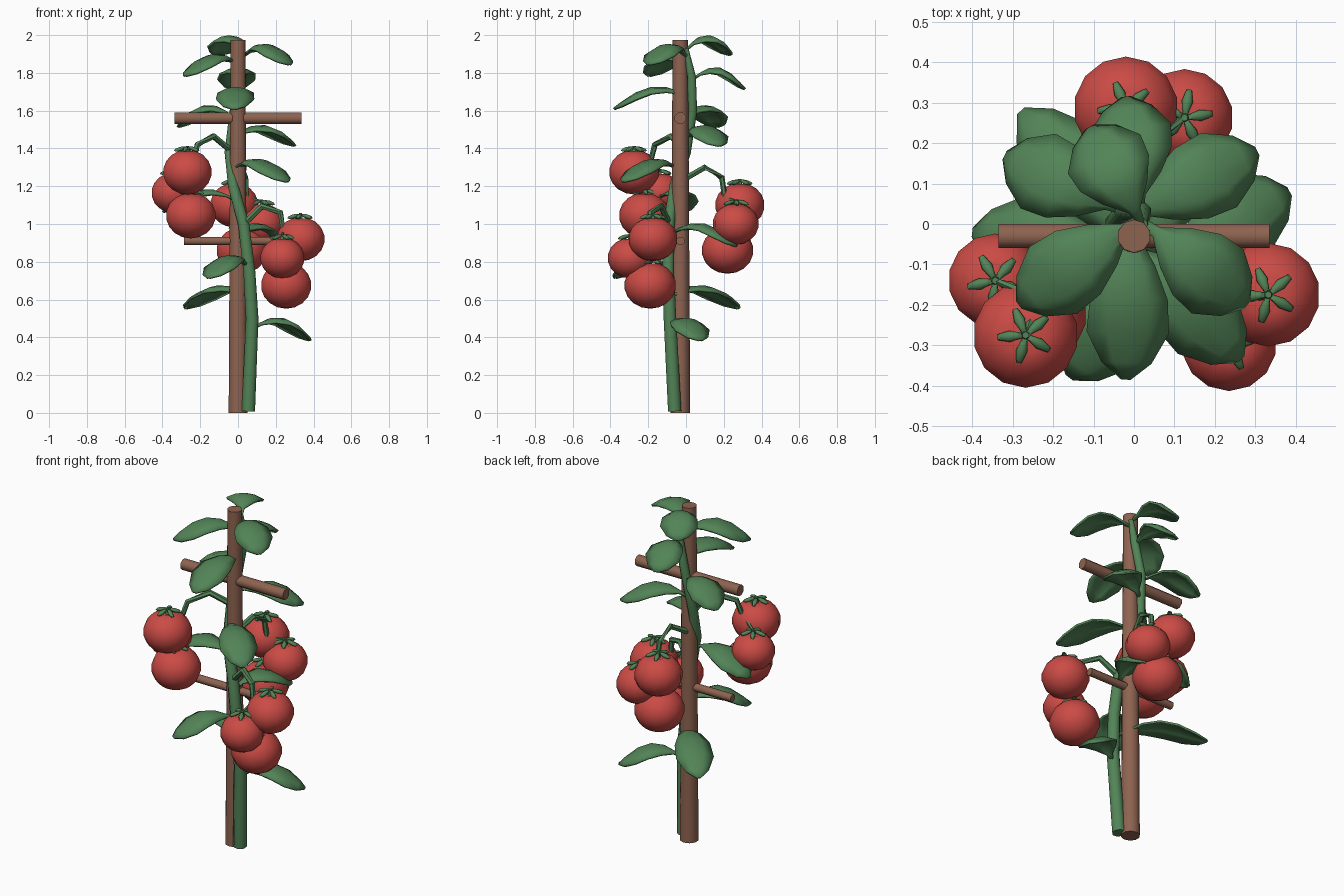
import bpy, bmesh, math
from mathutils import Vector, Matrix

if "Cube" in bpy.data.objects:
    bpy.data.objects.remove(bpy.data.objects["Cube"], do_unlink=True)


def material(name, rgb):
    m = bpy.data.materials.new(name)
    m.use_nodes = True
    m.diffuse_color = (*rgb, 1)
    m.node_tree.nodes["Principled BSDF"].inputs["Base Color"].default_value = (*rgb, 1)
    return m


GREEN = material("leaf green", (0.085, 0.23, 0.095))
RED = material("ripe red", (0.60, 0.07, 0.06))
BROWN = material("stake brown", (0.27, 0.125, 0.08))


def finish(name, bm, mat, angle=50):
    mesh = bpy.data.meshes.new(name)
    bm.normal_update()
    bm.to_mesh(mesh)
    bm.free()
    mesh.materials.append(mat)
    ob = bpy.data.objects.new(name, mesh)
    bpy.context.collection.objects.link(ob)
    bpy.ops.object.select_all(action="DESELECT")
    ob.select_set(True)
    bpy.context.view_layer.objects.active = ob
    bpy.ops.object.shade_smooth_by_angle(angle=math.radians(angle))
    return ob


def tube(name, points, radii, mat, sides=8):
    """Capped tube swept through points, one radius per point."""
    bm = bmesh.new()
    pts = [Vector(p) for p in points]
    rings = []
    for i, p in enumerate(pts):
        tangent = pts[min(i + 1, len(pts) - 1)] - pts[max(i - 1, 0)]
        helper = Vector((0, 1, 0)) if abs(tangent.normalized().y) < 0.8 else Vector((1, 0, 0))
        u = tangent.cross(helper).normalized()
        v = tangent.cross(u).normalized()
        ring = []
        for k in range(sides):
            a = math.tau * (k + 0.5) / sides
            ring.append(bm.verts.new(p + (u * math.cos(a) + v * math.sin(a)) * radii[i]))
        rings.append(ring)
    for lo, hi in zip(rings, rings[1:]):
        for k in range(sides):
            n = (k + 1) % sides
            bm.faces.new((lo[k], lo[n], hi[n], hi[k]))
    bm.faces.new(rings[0])
    bm.faces.new(rings[-1])
    bmesh.ops.recalc_face_normals(bm, faces=bm.faces)
    return finish(name, bm, mat)


# Stake and crossbars
BAR_Y = -0.03
tube("stake", [(0, BAR_Y, 0), (0, BAR_Y, 1.975)], [0.052, 0.041], BROWN, 10)
for name, z, half, r in (("upper_crossbar", 1.56, 0.335, 0.032),
                         ("lower_crossbar", 0.91, 0.285, 0.023)):
    tube(name, [(-half, BAR_Y, z), (half, BAR_Y, z)], [r, r], BROWN)

# Main stem winding around the stake
STEM = [(0.055, -0.06, 0.01), (0.075, -0.085, 0.5), (0.06, -0.095, 0.75),
        (0.03, -0.09, 1.0), (-0.025, -0.06, 1.2), (-0.045, 0.0, 1.38),
        (-0.02, 0.035, 1.6), (0.02, 0.03, 1.78), (0.02, 0.0, 1.93)]
tube("main_stem", STEM, [0.038, 0.036, 0.034, 0.032, 0.03, 0.028, 0.026, 0.024, 0.014], GREEN)


def stem_at(z):
    for a, b in zip(STEM, STEM[1:]):
        if z <= b[2]:
            return Vector(a).lerp(Vector(b), (z - a[2]) / (b[2] - a[2]))
    return Vector(STEM[-1])


# Arched leaves: base height, then the tip position
OUTLINE = [(0, 0.008), (0.14, 0.016), (0.32, 0.062), (0.52, 0.096),
           (0.72, 0.102), (0.9, 0.062), (1, 0.012)]


def leaf(number, base_z, tip):
    base, tip = stem_at(base_z), Vector(tip)
    run = tip - base
    side = Vector((-run.y, run.x, 0)).normalized()
    bm = bmesh.new()
    rows = []
    for t, w in OUTLINE:
        mid = base + run * t + Vector((0, 0, 0.085 * math.sin(math.pi * t)))
        rows.append([bm.verts.new(mid + side * s * w - Vector((0, 0, 0.32 * w * s * s)))
                     for s in (-1, -0.5, 0, 0.5, 1)])
    for a, b in zip(rows, rows[1:]):
        for k in range(4):
            bm.faces.new((a[k + 1], a[k], b[k], b[k + 1]))
    bmesh.ops.recalc_face_normals(bm, faces=bm.faces)
    if sum(f.normal.z for f in bm.faces) < 0:
        bmesh.ops.reverse_faces(bm, faces=bm.faces)
    ob = finish(f"leaf_{number}", bm, GREEN)
    thick = ob.modifiers.new("thickness", "SOLIDIFY")
    thick.thickness = 0.012


LEAVES = [(0.45, (0.385, 0.08, 0.39)), (0.62, (-0.28, 0.28, 0.56)),
          (0.78, (-0.16, -0.38, 0.72)), (0.95, (0.16, 0.27, 0.89)),
          (1.13, (-0.40, -0.02, 1.07)), (1.29, (0.265, -0.335, 1.23)),
          (1.46, (0.305, 0.18, 1.42)), (1.57, (-0.32, 0.17, 1.52)),
          (1.67, (-0.02, -0.385, 1.615)), (1.77, (-0.02, 0.315, 1.72)),
          (1.84, (-0.285, -0.2, 1.79)), (1.89, (0.28, -0.2, 1.85)),
          (1.93, (-0.11, 0.24, 1.90))]
for i, (z, tip) in enumerate(LEAVES, 1):
    leaf(i, z, tip)


# Fruit with a five-pointed calyx
def fruit(name, center, r, spin):
    center, h = Vector(center), r * 0.9
    bm = bmesh.new()
    bmesh.ops.create_uvsphere(bm, u_segments=14, v_segments=9, radius=r,
                              matrix=Matrix.Translation(center) @ Matrix.Diagonal((1, 1, 0.9, 1)))
    for v in bm.verts:
        if v.co.z > center.z + h * 0.99:
            v.co.z -= 0.02
    finish(name, bm, RED, 80)
    bm = bmesh.new()
    top = Matrix.Translation(center + Vector((0, 0, h)))
    for k in range(5):
        place = (top @ Matrix.Rotation(spin + math.tau * k / 5, 4, "Z")
                 @ Matrix.Translation((0.04, 0, 0.003)) @ Matrix.Rotation(0.3, 4, "Y")
                 @ Matrix.Diagonal((0.037, 0.014, 0.011, 1)))
        bmesh.ops.create_uvsphere(bm, u_segments=6, v_segments=4, radius=1, matrix=place)
    bmesh.ops.create_cone(bm, segments=6, cap_ends=True, radius1=0.012, radius2=0.009,
                          depth=0.04, matrix=top)
    finish(name + "_calyx", bm, GREEN, 60)


TRUSSES = {
    "right": ([(-0.04, 0, 1.39), (-0.13, -0.08, 1.465), (-0.215, -0.165, 1.42), (-0.235, -0.185, 1.34)],
              [(-0.268, -0.275, 1.275, 0.132), (-0.25, -0.22, 1.045, 0.135), (-0.343, -0.14, 1.165, 0.118)]),
    "left": ([(0.03, -0.09, 1.0), (0.13, -0.13, 1.095), (0.225, -0.19, 1.06), (0.24, -0.2, 0.96)],
             [(0.332, -0.175, 0.92, 0.13), (0.235, -0.295, 0.82, 0.12), (0.255, -0.19, 0.675, 0.137)]),
    "back": ([(-0.02, -0.04, 1.22), (0.03, 0.1, 1.30), (0.04, 0.19, 1.245), (0.045, 0.205, 1.14)],
             [(-0.02, 0.285, 1.1, 0.131), (0.125, 0.263, 1.0, 0.122), (0.02, 0.22, 0.86, 0.137)]),
}
for side, (path, fruits) in TRUSSES.items():
    tube(f"{side}_truss", path, [0.018, 0.017, 0.016, 0.014], GREEN, 6)
    hub = Vector(path[-1])
    for i, (x, y, z, r) in enumerate(fruits, 1):
        fruit(f"{side}_fruit_{i}", (x, y, z), r, i * 0.7)
        # Thin stalk joining each fruit to its truss
        crown = Vector((x, y, z + r * 0.9 + 0.01))
        tube(f"{side}_stalk_{i}", [hub, hub.lerp(crown, 0.6), crown], [0.01, 0.009, 0.008], GREEN, 5)
